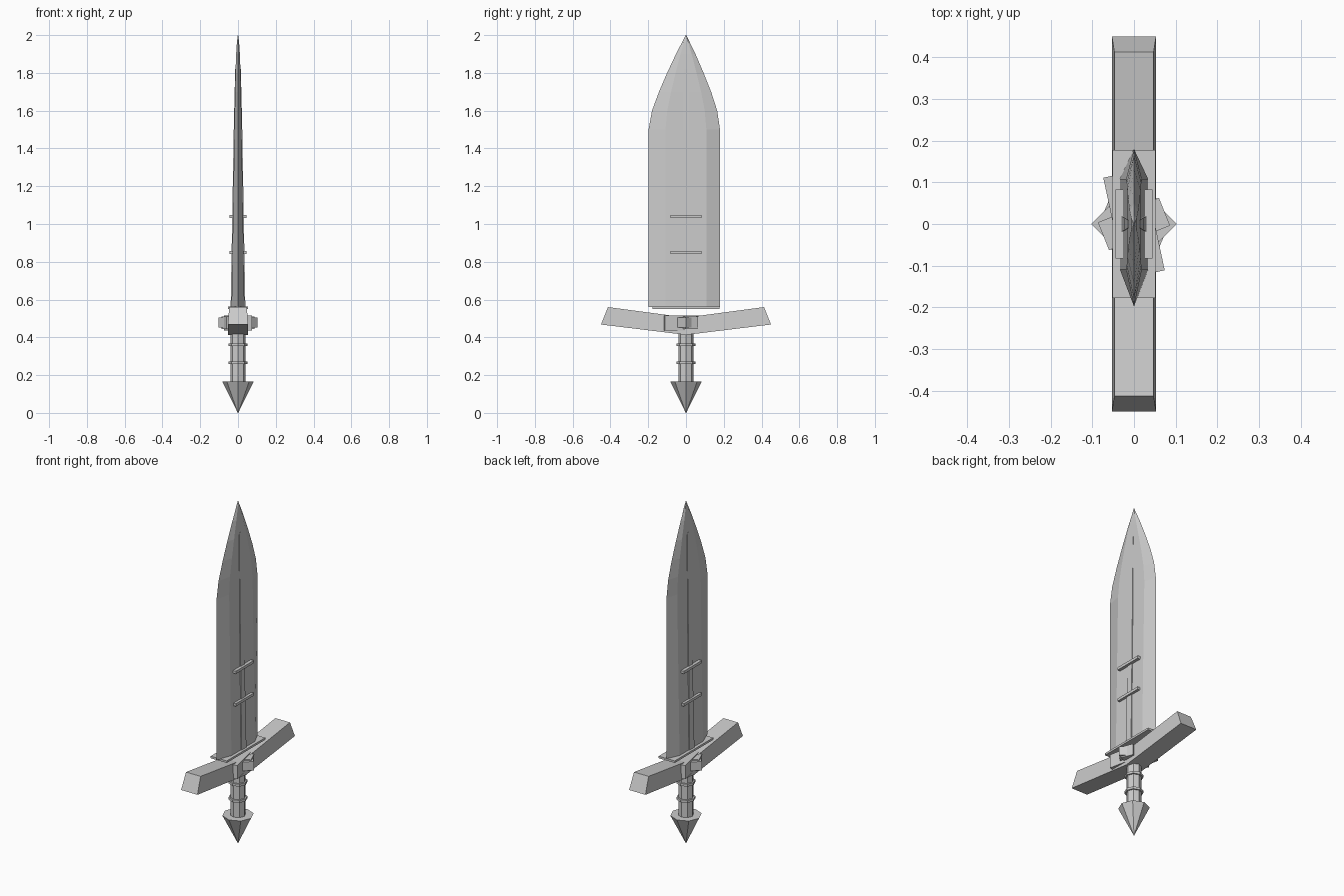
import bpy, bmesh, math
from mathutils import Matrix

if "Cube" in bpy.data.objects:
    bpy.data.objects.remove(bpy.data.objects["Cube"])

steel = bpy.data.materials.new("grey steel")
steel.diffuse_color = (0.6, 0.6, 0.6, 1)
steel.use_nodes = True
steel.node_tree.nodes["Principled BSDF"].inputs["Base Color"].default_value = steel.diffuse_color


def finish(name, bm):
    bmesh.ops.recalc_face_normals(bm, faces=bm.faces)
    me = bpy.data.meshes.new(name)
    bm.to_mesh(me)
    bm.free()
    me.materials.append(steel)
    ob = bpy.data.objects.new(name, me)
    bpy.context.collection.objects.link(ob)
    return ob


def loft(name, rings):
    """Skin a stack of equal-length vertex rings and cap both ends."""
    bm = bmesh.new()
    vs = [[bm.verts.new(p) for p in r] for r in rings]
    n = len(rings[0])
    for a, b in zip(vs, vs[1:]):
        for i in range(n):
            j = (i + 1) % n
            bm.faces.new((a[i], a[j], b[j], b[i]))
    bm.faces.new(vs[0])
    bm.faces.new(vs[-1])
    return finish(name, bm)


def box(name, loc, size, turn=0):
    bm = bmesh.new()
    bmesh.ops.create_cube(bm, size=1, matrix=Matrix.Translation(loc)
                          @ Matrix.Rotation(math.radians(turn), 4, 'Z')
                          @ Matrix.Diagonal((*size, 1)))
    return finish(name, bm)


def cone(name, z0, z1, r0, r1, sides=8):
    bm = bmesh.new()
    bmesh.ops.create_cone(bm, cap_ends=True, segments=sides, radius1=r0, radius2=r1,
                          depth=z1 - z0, matrix=Matrix.Translation((0, 0, (z0 + z1) / 2)))
    return finish(name, bm)


# pommel, grip and grip rings
cone("pommel", 0, 0.167, 0.001, 0.084)
cone("grip", 0.16, 0.44, 0.041, 0.041)
for i, z in enumerate((0.265, 0.36)):
    cone(f"grip_ring_{i}", z - 0.007, z + 0.007, 0.05, 0.05)

# crossguard: shallow V with tapered cross-section
rings = []
for y_top, y_bot, z_top, z_bot in ((-0.413, -0.45, 0.56, 0.468), (0, 0, 0.505, 0.413),
                                   (0.413, 0.45, 0.56, 0.468)):
    rings.append([(-0.053, y_bot, z_bot), (0.053, y_bot, z_bot),
                  (0.047, y_top, z_top), (-0.047, y_top, z_top)])
loft("crossguard", rings)

# turned blocks at the centre of the guard
box("centre_diamond", (0, 0, 0.479), (0.146, 0.146, 0.052), 45)
box("centre_long_block", (0, 0, 0.475), (0.098, 0.248, 0.08), 12)
box("centre_small_block", (0, 0, 0.478), (0.158, 0.072, 0.066), 22)

# plate under the blade
box("blade_plate", (0, 0, 0.556), (0.104, 0.356, 0.012))

# blade: six-sided section, (z, back edge, front edge, half thickness)
rings = []
for z, a, b, t in ((0.56, -0.198, 0.18, 0.034), (1.5, -0.198, 0.18, 0.019),
                   (1.6, -0.18, 0.165, 0.0175), (1.7, -0.143, 0.133, 0.016),
                   (1.8, -0.1, 0.093, 0.0135), (1.9, -0.053, 0.05, 0.010),
                   (1.96, -0.022, 0.021, 0.006), (2.0, -0.001, 0.001, 0.001)):
    c, d = a * 0.55, b * 0.6
    rings.append([(0, a, z), (t, c, z), (t, d, z), (0, b, z), (-t, d, z), (-t, c, z)])
loft("blade", rings)

# raised central rib, tapering to a point
rings = []
for z, t, w in ((0.56, 0.039, 0.022), (1.5, 0.0225, 0.015), (1.82, 0.015, 0.01)):
    rings.append([(-t, -w, z), (t, -w, z), (t, w, z), (-t, w, z)])
loft("blade_rib", rings)

# short cross bars on both faces of the blade
for s in (-1, 1):
    for i, z in enumerate((0.85, 1.04)):
        box(f"blade_bar_{i}_{'right' if s > 0 else 'left'}",
            (s * 0.034, 0, z), (0.021, 0.166, 0.016))
